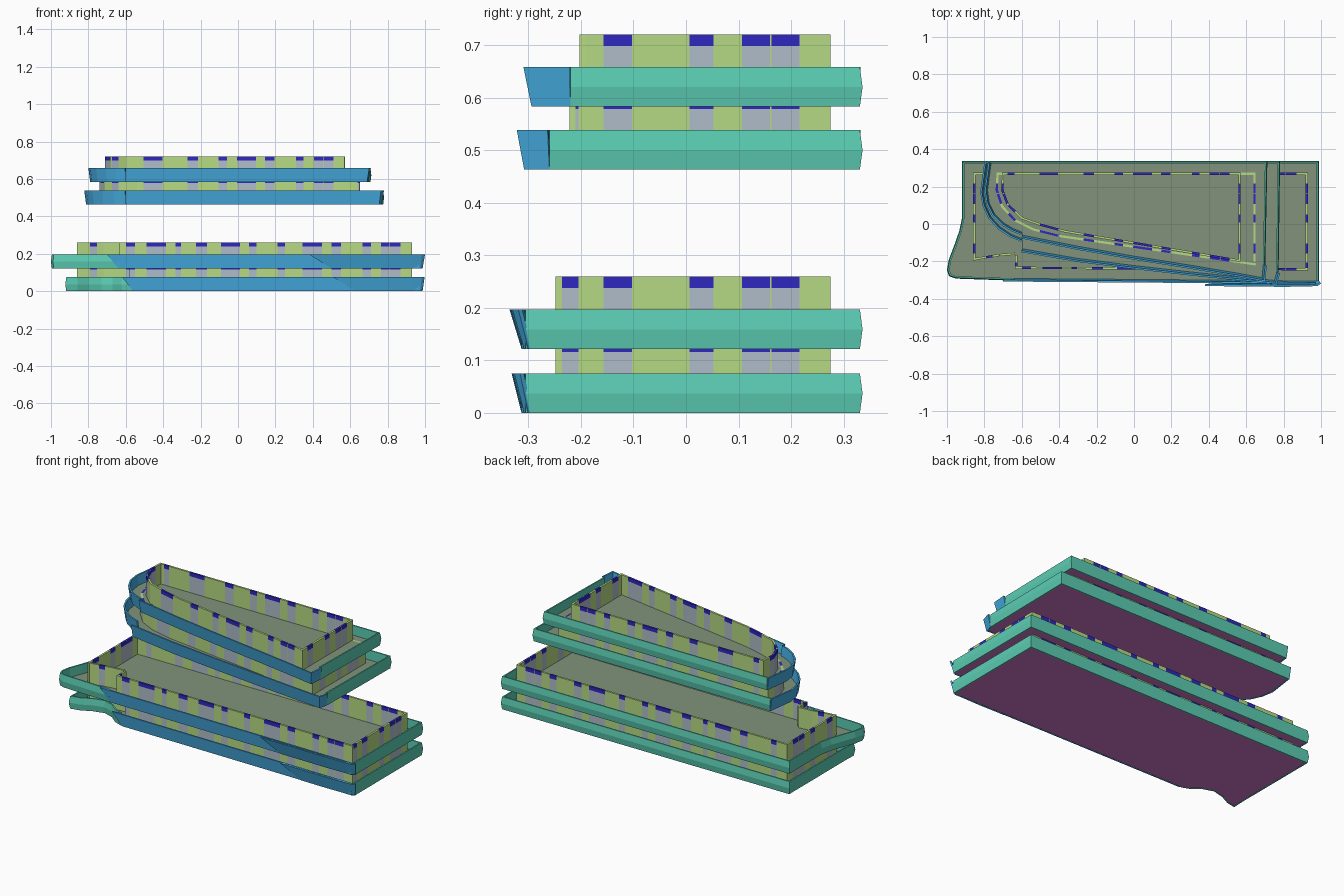
import bpy, bmesh
from mathutils import Vector

if "Cube" in bpy.data.objects:
    bpy.data.objects.remove(bpy.data.objects["Cube"])


def material(name, rgb):
    m = bpy.data.materials.new(name)
    m.diffuse_color = (*[c ** 2.2 for c in rgb], 1)
    m.use_nodes = True
    m.node_tree.nodes["Principled BSDF"].inputs["Base Color"].default_value = m.diffuse_color
    return m


TEAL = material("teal_panel", (0.36, 0.80, 0.70))
BLUE = material("blue_panel", (0.28, 0.67, 0.88))
WALL = material("lime_wall", (0.71, 0.85, 0.51))
GLASS = material("grey_glass", (0.68, 0.73, 0.78))
SPANDREL = material("indigo_spandrel", (0.20, 0.17, 0.75))
FLOOR = material("olive_floor", (0.50, 0.57, 0.48))
SOFFIT = material("purple_soffit", (0.80, 0.47, 0.78))

BAND_H = 0.075
FLOOR_H = 0.016


def finish(name, bm, mats):
    bmesh.ops.recalc_face_normals(bm, faces=bm.faces)
    me = bpy.data.meshes.new(name)
    bm.to_mesh(me)
    bm.free()
    for m in mats:
        me.materials.append(m)
    ob = bpy.data.objects.new(name, me)
    bpy.context.collection.objects.link(ob)
    return ob


def outward(path, i):
    """Mitred outward normal of a counter-clockwise path."""
    p = [Vector(q) for q in path]
    dirs = []
    if i > 0:
        dirs.append((p[i] - p[i - 1]).normalized())
    if i < len(p) - 1:
        dirs.append((p[i + 1] - p[i]).normalized())
    t = sum(dirs, Vector((0, 0))).normalized()
    n = Vector((t.y, -t.x))
    return n / max(0.5, t.dot(dirs[0])), t


def band(name, path, z, profile, mat, lean=0.0):
    """Sweep a thin closed profile (offset, height) along a plan path."""
    bm = bmesh.new()
    rings = []
    for i, p in enumerate(path):
        n, t = outward(path, i)
        ring = []
        for off, h in profile:
            q = Vector(p) + n * off
            if i == 0:
                q -= t * lean * h / BAND_H      # slanted starting edge
            ring.append(bm.verts.new((q.x, q.y, z + h)))
        rings.append(ring)
    k = len(profile)
    for a, b in zip(rings, rings[1:]):
        for j in range(k):
            bm.faces.new((a[j], a[(j + 1) % k], b[(j + 1) % k], b[j]))
    bm.faces.new(rings[0])
    bm.faces.new(rings[-1])
    return finish(name, bm, [mat])


def slab(name, outline, z):
    bm = bmesh.new()
    f = bm.faces.new([bm.verts.new((x, y, z + 0.001)) for x, y in outline])
    ext = bmesh.ops.extrude_face_region(bm, geom=[f], use_keep_orig=True)
    for v in ext["geom"]:
        if isinstance(v, bmesh.types.BMVert):
            v.co.z += FLOOR_H
    bm.normal_update()
    bmesh.ops.recalc_face_normals(bm, faces=bm.faces)
    for f in bm.faces:
        f.material_index = 1 if f.normal.z < -0.5 else 0
    return finish(name, bm, [FLOOR, SOFFIT])


def walls(name, outline, z0, z1, x_windows, y_windows):
    """Facade ring split into solid pieces and full-height windows with a spandrel on top."""
    bm = bmesh.new()
    th = 0.012

    def box(p, q, za, zb, mi):
        d = (q - p).normalized()
        n = Vector((-d.y, d.x)) * th
        plan = (p, q, q + n, p + n)
        lo = [bm.verts.new((v.x, v.y, za)) for v in plan]
        hi = [bm.verts.new((v.x, v.y, zb)) for v in plan]
        fs = [bm.faces.new(lo), bm.faces.new(hi)]
        for j in range(4):
            fs.append(bm.faces.new((lo[j], lo[(j + 1) % 4], hi[(j + 1) % 4], hi[j])))
        for f in fs:
            f.material_index = mi

    for i, a in enumerate(outline):
        p, q = Vector(a), Vector(outline[(i + 1) % len(outline)])
        d = q - p
        ax = 0 if abs(d.x) > abs(d.y) else 1
        cuts = {0.0, 1.0}
        wins = []
        for w in (x_windows, y_windows)[ax]:
            s = sorted((c - p[ax]) / d[ax] for c in w)
            s = [min(1, max(0, c)) for c in s]
            if s[1] - s[0] > 1e-4:
                wins.append(s)
                cuts.update(s)
        cuts = sorted(cuts)
        for s, e in zip(cuts, cuts[1:]):
            if e - s < 1e-5:
                continue
            u, v = p + d * s, p + d * e
            m = (s + e) / 2
            if any(w[0] < m < w[1] for w in wins):
                box(u, v, z0, z1 - 0.022, 1)
                box(u, v, z1 - 0.022, z1, 2)
            else:
                box(u, v, z0, z1, 0)
    return finish(name, bm, [WALL, GLASS, SPANDREL])


# panel cross-sections: bulged for sides and back, leaning outward for the front
BULGED = [(0, 0), (0.005, 0.037), (0, BAND_H), (-0.008, BAND_H), (-0.008, 0)]


def leaning(out):
    return [(0, 0), (out, BAND_H), (out - 0.009, BAND_H), (-0.009, 0)]


Y_WIN = [(-.24, -.205), (-.157, -.103), (.007, .052), (.107, .16), (.163, .216)]
LOW_WIN = [(-.79, -.755), (-.6, -.55), (-.49, -.385), (-.335, -.305), (-.225, -.165),
           (-.09, .01), (.06, .10), (.21, .25), (.345, .45), (.50, .55), (.665, .71),
           (.765, .81), (.813, .87)]
HIGH_WIN = [(-.675, -.64), (-.505, -.405), (-.27, -.215), (-.105, -.06), (-.005, .095),
            (.145, .195), (.31, .35), (.405, .458), (.461, .51)]

# lower two storeys
left_low = [
    [(-.915, -.20), (-.918, -.275), (-.86, -.262), (-.80, -.232), (-.73, -.215),
     (-.67, -.235), (-.62, -.275), (-.57, -.295)],
    [(-.915, .03), (-.93, -.04), (-.958, -.12), (-.985, -.19), (-.995, -.245), (-.985, -.275),
     (-.95, -.287), (-.64, -.298)],
]
for i in range(2):
    z = i * 0.122
    sides = [(.985, -.305), (.985, .331), (-.915, .331)] + left_low[i]
    band(f"side_parapet_{i}", sides, z, BULGED, TEAL)
    x0 = (-.56, -.64)[i]
    band(f"front_parapet_{i}", [(x0, -.298), (.4, -.306), (.97, -.312)], z,
         leaning(.010), BLUE, lean=.06)
    band(f"front_cover_panel_{i}",
         [((.63, .50)[i], -.310), (.8, -.313), (.94, -.311), (.975, -.308), (.987, -.300)],
         z, leaning((.019, .023)[i]), BLUE, lean=.12)
    slab(f"floor_{i}", sides, z)
    nx = (-.58, -.635)[i]
    ring = [(nx, -.240), (.93, -.248), (.93, .275), (-.86, .275), (-.86, -.195),
            (-.72, -.172), (nx, -.165)]
    walls(f"facade_{i}", ring, z + FLOOR_H, z + 0.138, LOW_WIN, Y_WIN)

# upper two storeys with a swept, curved front
upper = [
    dict(z=.463,
         arc=[(-.79, .331), (-.812, .17), (-.80, .10), (-.77, .035), (-.72, -.02),
              (-.66, -.06), (-.60, -.085)],
         front=[(-.60, -.138), (-.3, -.19), (0, -.228), (.3, -.262), (.55, -.288), (.755, -.308)],
         side=[(.768, -.26), (.776, .331), (-.79, .331)],
         ring=[(-.40, -.07), (.65, -.222), (.65, .275), (-.735, .275), (-.74, .18),
               (-.71, .09), (-.64, .015), (-.54, -.035)]),
    dict(z=.583,
         arc=[(-.77, .331), (-.79, .18), (-.78, .11), (-.75, .05), (-.70, -.00),
              (-.65, -.03), (-.60, -.05)],
         front=[(-.60, -.065), (-.3, -.125), (0, -.178), (.3, -.226), (.55, -.268), (.69, -.294)],
         side=[(.697, -.22), (.708, .331), (-.77, .331)],
         ring=[(-.37, -.045), (.57, -.203), (.57, .275), (-.705, .275), (-.71, .18),
               (-.68, .10), (-.60, .025), (-.50, -.01)]),
]
for i, u in enumerate(upper, 2):
    z = u["z"]
    band(f"side_parapet_{i}", u["side"], z, BULGED, TEAL)
    band(f"front_parapet_{i}", u["front"] + [u["side"][0]], z, leaning(.013), BLUE)
    band(f"curved_parapet_{i}", u["arc"], z, leaning(.010), BLUE)
    slab(f"floor_{i}", u["side"][:2] + u["arc"] + u["front"], z)
    walls(f"facade_{i}", u["ring"], z + FLOOR_H, z + 0.137, HIGH_WIN, Y_WIN)
